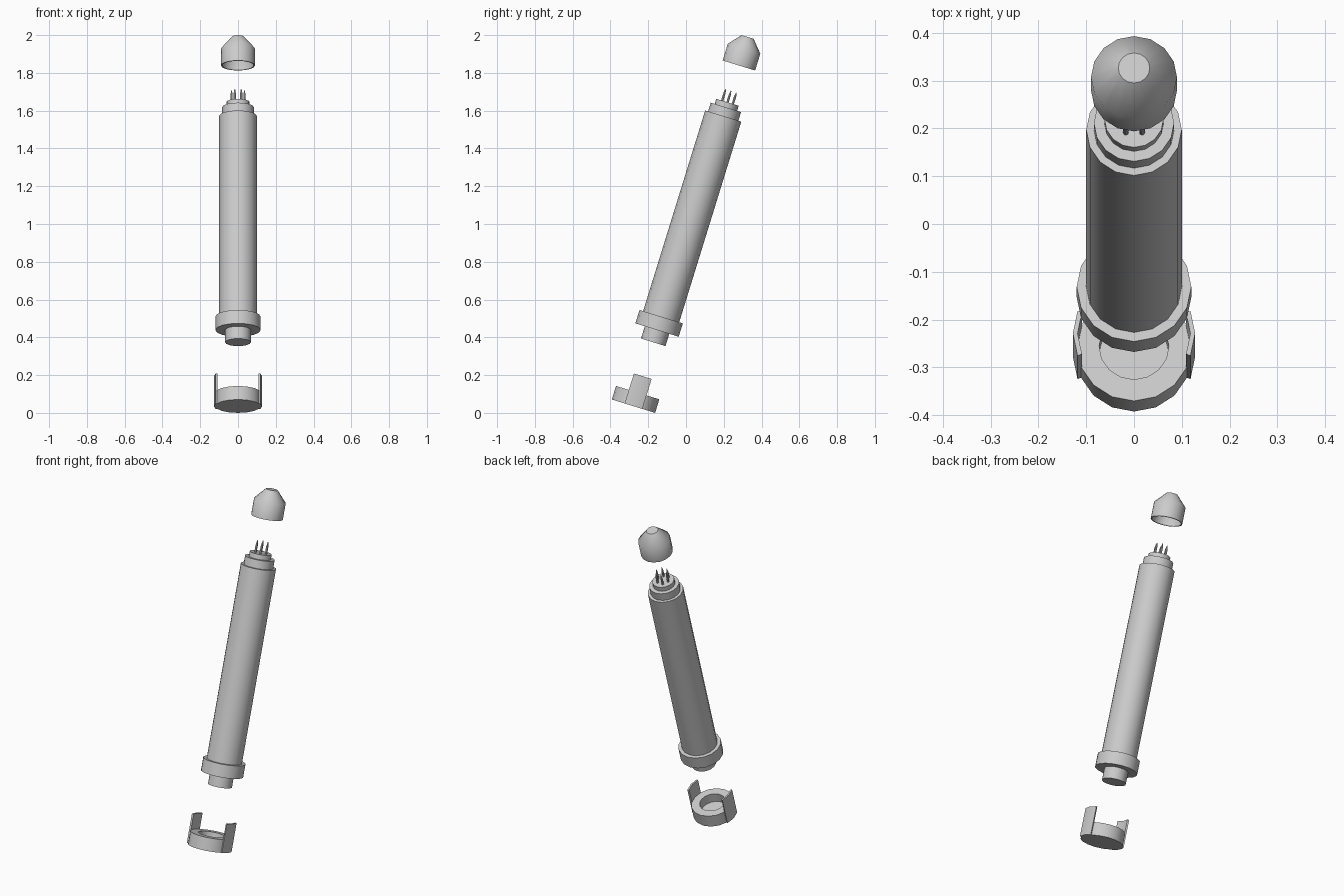
import bpy, bmesh, math
from mathutils import Matrix

if "Cube" in bpy.data.objects:
    bpy.data.objects.remove(bpy.data.objects["Cube"])

TILT = 0.3
SIDES = 16
# local z runs along the tilted axis, starting at the underside of the end cup
FRAME = Matrix.Translation((0, -0.278, 0.0355)) @ Matrix.Rotation(-TILT, 4, 'X')


def finish(bm, name):
    bmesh.ops.recalc_face_normals(bm, faces=bm.faces)
    mesh = bpy.data.meshes.new(name)
    bm.to_mesh(mesh)
    bm.free()
    ob = bpy.data.objects.new(name, mesh)
    bpy.context.collection.objects.link(ob)
    ob.matrix_world = FRAME
    bpy.ops.object.select_all(action='DESELECT')
    ob.select_set(True)
    bpy.context.view_layer.objects.active = ob
    bpy.ops.object.shade_smooth_by_angle(angle=math.radians(44))
    return ob


def lathe(name, profile, sides=SIDES, center=(0, 0)):
    """Revolve (radius, height) points and close both ends flat."""
    bm = bmesh.new()
    rings = []
    for r, h in profile:
        rings.append([bm.verts.new((center[0] + r * math.cos(2 * math.pi * i / sides),
                                    center[1] + r * math.sin(2 * math.pi * i / sides), h))
                      for i in range(sides)])
    for a, b in zip(rings, rings[1:]):
        for i in range(sides):
            j = (i + 1) % sides
            bm.faces.new((a[i], a[j], b[j], b[i]))
    bm.faces.new(rings[0])
    bm.faces.new(rings[-1])
    return finish(bm, name)


def prong(name, side, inner=0.118, outer=0.128, top=0.166):
    """Curved strip standing on the side of the cup."""
    bm = bmesh.new()
    step = 2 * math.pi / SIDES
    angles = [-step, 0, step]
    outline = [(outer, a) for a in angles] + [(inner, a) for a in reversed(angles)]
    face = bm.faces.new([bm.verts.new((side * r * math.cos(a), r * math.sin(a), 0))
                         for r, a in outline])
    ext = bmesh.ops.extrude_face_region(bm, geom=[face])
    for v in ext['geom']:
        if isinstance(v, bmesh.types.BMVert):
            v.co.z = top
    return finish(bm, name)


# bottom end cup with pocket
lathe("end_cup", [(0.12, 0), (0.12, 0.075), (0.073, 0.075), (0.073, 0.02)])
for label, side in (("left", -1), ("right", 1)):
    prong("cup_prong_" + label, side)

# barrel with lower plug and collar
lathe("lower_plug", [(0.068, 0.354), (0.068, 0.43)])
lathe("collar", [(0.12, 0.422), (0.12, 0.496)])
lathe("barrel", [(0.10, 0.45), (0.10, 1.608)])

# stepped upper end
lathe("upper_step", [(0.084, 1.60), (0.084, 1.656)])
lathe("pin_base", [(0.062, 1.65), (0.062, 1.684)])

# ring of contact pins
for k in range(6):
    a = k * math.pi / 3
    lathe(f"pin_{k + 1}", [(0.006, 1.68), (0.006, 1.725), (0.002, 1.748)], 8,
          (0.034 * math.cos(a), 0.034 * math.sin(a)))

# hollow cap
lathe("cap", [(0.033, 2.046), (0.09, 1.981), (0.09, 1.888),
              (0.083, 1.888), (0.083, 1.977), (0.030, 2.038)])
